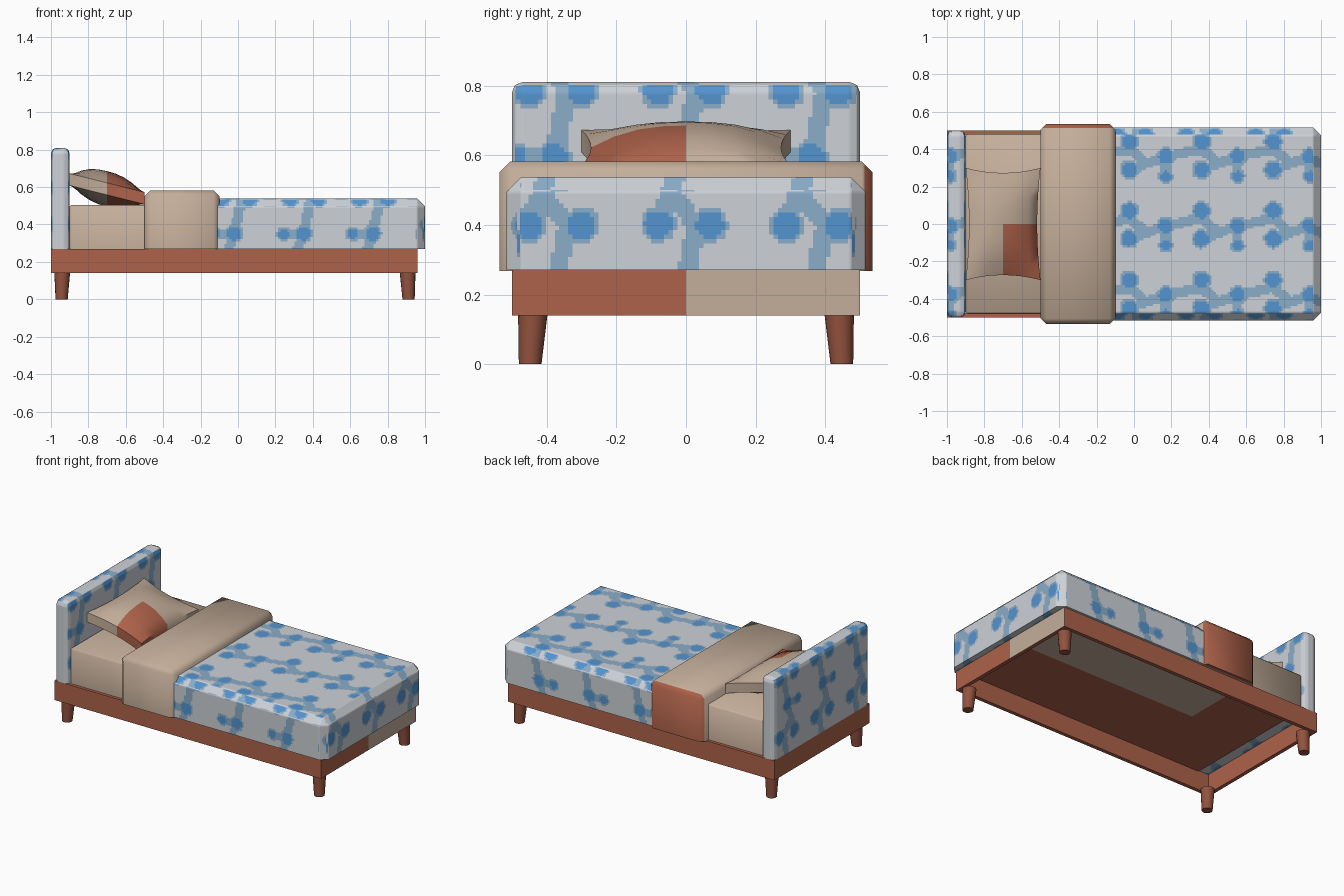
import bpy, bmesh, math
from mathutils import Vector

if "Cube" in bpy.data.objects:
    bpy.data.objects.remove(bpy.data.objects["Cube"])


def material(name, r, g, b):
    lin = [((c / 255 + 0.055) / 1.055) ** 2.4 for c in (r, g, b)]
    m = bpy.data.materials.new(name)
    m.diffuse_color = (*lin, 1)
    m.use_nodes = True
    m.node_tree.nodes["Principled BSDF"].inputs["Base Color"].default_value = m.diffuse_color
    return m


GREY = material("light_grey_fabric", 205, 209, 214)
PALE = material("pale_blue_print", 139, 173, 200)
BLUE = material("blue_print", 84, 148, 208)
CREAM = material("cream_linen", 196, 174, 154)
RED = material("red_brown_wood", 174, 98, 74)
LEG = material("dark_leg_wood", 146, 82, 62)


def finish(name, bm, mats, rule=None, angle=50):
    bm.normal_update()
    if rule:
        for f in bm.faces:
            f.material_index = rule(f.calc_center_median(), f.normal)
    me = bpy.data.meshes.new(name)
    bm.to_mesh(me)
    bm.free()
    for m in mats:
        me.materials.append(m)
    me.shade_smooth()
    me.set_sharp_from_angle(angle=math.radians(angle))
    ob = bpy.data.objects.new(name, me)
    bpy.context.collection.objects.link(ob)
    return ob


def box(lo, hi, bevel=0, segments=1):
    """Box with every edge bevelled except the ones around its base."""
    bm = bmesh.new()
    bmesh.ops.create_cube(bm, size=1)
    for v in bm.verts:
        v.co = Vector([l + (c + 0.5) * (h - l) for c, l, h in zip(v.co, lo, hi)])
    if bevel:
        edges = [e for e in bm.edges if max(v.co.z for v in e.verts) > lo[2] + 1e-4]
        bmesh.ops.bevel(bm, geom=edges, offset=bevel, segments=segments,
                        profile=0.5, affect='EDGES')
    return bm


def cut(bm, axis, at):
    no = Vector((0, 0, 0))
    no[axis] = 1
    bmesh.ops.bisect_plane(bm, geom=bm.verts[:] + bm.edges[:] + bm.faces[:],
                           plane_co=no * at, plane_no=no, dist=1e-5)


def slice_grid(bm, lo, hi, step=0.0125):
    for a in range(3):
        n = round((hi[a] - lo[a]) / step)
        for i in range(1, n):
            cut(bm, a, lo[a] + (hi[a] - lo[a]) * i / n)


# repeating blob-and-strand print, projected along the main face direction
PU, PV = 0.385, 0.37
DOTS = [(-0.025, 0.07, 0.04), (-0.025, -0.08, 0.04), (0.17, -0.01, 0.038), (0.17, -0.115, 0.028)]
STRANDS = [((-0.215, -0.01), (-0.025, 0.03)), ((-0.025, 0.03), (-0.025, 0.07)),
           ((-0.025, -0.08), (0.17, -0.01)), ((-0.025, 0.03), (0.06, -0.04)),
           ((0.17, -0.01), (0.17, -0.115))]


def print_rule(c, n):
    ax = max(range(3), key=lambda i: abs(n[i]))
    u, v = ((c.z - 0.425, c.y), (c.z - 0.18, c.x + 0.01), (c.x, c.y))[ax]
    u = (u + PU / 2) % PU - PU / 2
    v = (v + PV / 2) % PV - PV / 2
    pale = False
    for du in (-PU, 0, PU):
        for dv in (-PV, 0, PV):
            p = Vector((u + du, v + dv))
            for x, y, r in DOTS:
                d = math.hypot(p.x - x, p.y - y)
                if d < r:
                    return 2
                pale = pale or d < r + 0.012
            for a, b in STRANDS:
                a, b = Vector(a), Vector(b)
                t = max(0, min(1, (p - a).dot(b - a) / (b - a).length_squared))
                pale = pale or (p - a - (b - a) * t).length < 0.027
    return 1 if pale else 0


# printed headboard and blanket
for name, lo, hi, bev, seg in (
        ("headboard", (-1, -0.5, 0.27), (-0.9, 0.5, 0.81), 0.03, 2),
        ("blanket", (-0.16, -0.515, 0.27), (1, 0.515, 0.538), 0.042, 1)):
    bm = box(lo, hi, bev, seg)
    slice_grid(bm, lo, hi)
    finish(name, bm, [GREY, PALE, BLUE], print_rule)

# open bed frame: four rails, the foot rail half cream
bm = box((-1, -0.5, 0.14), (0.96, 0.5, 0.27))
cut(bm, 1, 0)
caps = [f for f in bm.faces if abs(f.normal.z) > 0.9]
bmesh.ops.delete(bm, geom=caps, context='FACES')
outer = bm.faces[:]
inner = bmesh.ops.duplicate(bm, geom=bm.verts[:] + bm.edges[:] + outer)["geom"]
inner_faces = [f for f in inner if isinstance(f, bmesh.types.BMFace)]
for v in [g for g in inner if isinstance(g, bmesh.types.BMVert)]:
    v.co.x += 0.025 if v.co.x < 0 else -0.025
    if abs(v.co.y) > 0.1:
        v.co.y *= 0.95
bmesh.ops.reverse_faces(bm, faces=inner_faces)
for z in (0.14, 0.27):
    ring = [e for e in bm.edges if e.is_boundary and all(abs(v.co.z - z) < 1e-4 for v in e.verts)]
    bmesh.ops.bridge_loops(bm, edges=ring)
bmesh.ops.recalc_face_normals(bm, faces=bm.faces[:])
finish("bed_frame", bm, [RED, CREAM],
       lambda c, n: 1 if n.x > 0.9 and c.x > 0.95 and c.y > 0 else 0, 30)

# four tapered legs, outer side nearly upright
for sx, tx, bx in (("head", -0.94, -0.943), ("foot", 0.907, 0.912)):
    for sy, s in (("front", -1), ("back", 1)):
        bm = bmesh.new()
        bmesh.ops.create_cone(bm, cap_ends=True, segments=16, radius1=0.0325,
                              radius2=0.042, depth=0.14)
        for v in bm.verts:
            low = v.co.z < 0
            v.co += Vector((bx if low else tx, s * (0.4475 if low else 0.44), 0.07))
        finish(f"{sx}_{sy}_leg", bm, [LEG], None, 40)

# mattress, with a two-colour underside
bm = box((-0.9, -0.48, 0.264), (0.945, 0.48, 0.505), 0.01)
cut(bm, 0, -0.45)
cut(bm, 1, 0)
finish("mattress", bm, [CREAM, RED],
       lambda c, n: 1 if n.z < -0.9 and (c.y < 0 or c.x < -0.45) else 0)

# folded sheet band, red on its back side
bm = box((-0.5, -0.535, 0.268), (-0.1, 0.535, 0.582), 0.03)
cut(bm, 1, 0.512)
finish("folded_sheet", bm, [CREAM, RED], lambda c, n: 1 if c.y > 0.512 else 0)

# pinched, tilted pillow with one red quarter
bm = bmesh.new()
bmesh.ops.create_cube(bm, size=2)
flat = [e for e in bm.edges if abs(e.verts[0].co.z - e.verts[1].co.z) < 0.1]
bmesh.ops.subdivide_edges(bm, edges=flat, cuts=7, use_grid_fill=True)
for v in bm.verts:
    u, w, s = v.co
    puff = (1 - abs(u) ** 2.5) * (1 - abs(w) ** 2.5)
    x = 0.2 * u * (1 - 0.09 * (1 - w * w))
    y = 0.3 * w * (1 - 0.09 * (1 - u * u))
    v.co = Vector((-0.7 + x, y, 0.59 - 0.25 * x + s * (0.032 + 0.063 * puff)))
bmesh.ops.recalc_face_normals(bm, faces=bm.faces[:])
finish("pillow", bm, [CREAM, RED], lambda c, n: 1 if c.x > -0.71 and c.y < 0 else 0, 50)
